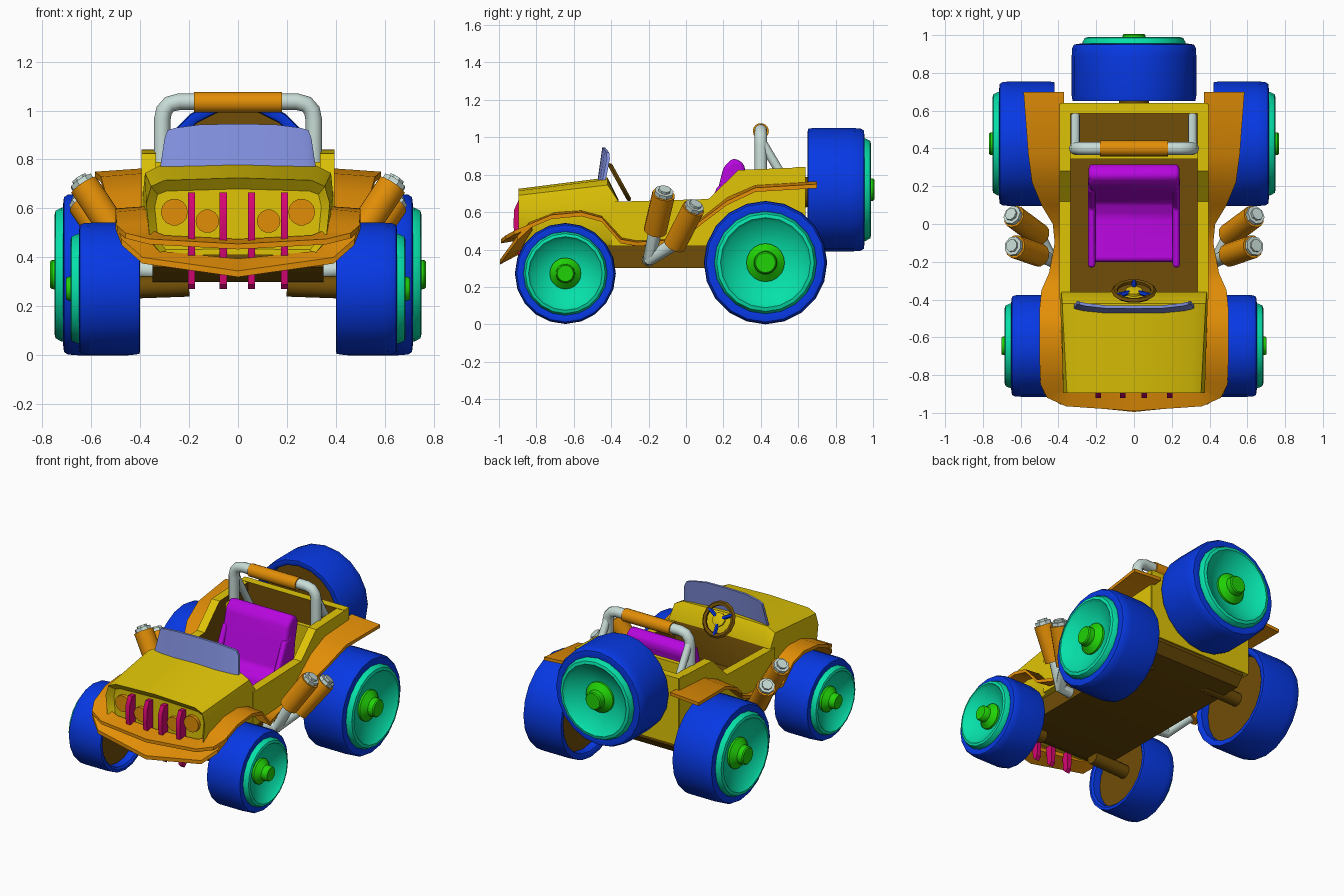
import bpy, bmesh, math
from mathutils import Matrix, Vector

if "Cube" in bpy.data.objects:
    bpy.data.objects.remove(bpy.data.objects["Cube"])


def mat(name, r, g, b):
    m = bpy.data.materials.new(name)
    m.diffuse_color = (r, g, b, 1)
    m.use_nodes = True
    m.node_tree.nodes["Principled BSDF"].inputs["Base Color"].default_value = m.diffuse_color
    return m


YELLOW = mat("yellow paint", 0.75, 0.56, 0.002)
ORANGE = mat("orange trim", 0.76, 0.27, 0.002)
BLUE = mat("blue tyre", 0.002, 0.04, 0.78)
TEAL = mat("teal rim", 0.002, 0.75, 0.40)
GREEN = mat("green hub", 0.015, 0.65, 0.002)
PINK = mat("pink grille", 0.68, 0.002, 0.17)
PURPLE = mat("purple seat", 0.48, 0.002, 0.74)
GLASS = mat("lilac glass", 0.23, 0.29, 0.76)
METAL = mat("pale metal", 0.58, 0.72, 0.68)
BROWN = mat("brown underside", 0.16, 0.075, 0.002)


def finish(name, bm, mats, mirror=False, bevel=0, rule=None):
    bmesh.ops.recalc_face_normals(bm, faces=bm.faces)
    if rule:
        for f in bm.faces:
            f.material_index = int(rule(f))
    me = bpy.data.meshes.new(name)
    bm.to_mesh(me)
    bm.free()
    ob = bpy.data.objects.new(name, me)
    bpy.context.collection.objects.link(ob)
    for m in (mats if isinstance(mats, list) else [mats]):
        me.materials.append(m)
    if bevel:
        mod = ob.modifiers.new("bevel", 'BEVEL')
        mod.width, mod.segments, mod.limit_method = bevel, 3, 'ANGLE'
    if mirror:
        ob.modifiers.new("mirror", 'MIRROR').use_mirror_merge = True
    return ob


def loft(rings, closed=False, caps=True, bm=None):
    """Bridge equal-length rings of points."""
    bm = bm or bmesh.new()
    vs = [[bm.verts.new(p) for p in r] for r in rings]
    n = len(vs[0])
    pairs = list(zip(vs, vs[1:])) + ([(vs[-1], vs[0])] if closed else [])
    for a, b in pairs:
        for i in range(n):
            j = (i + 1) % n
            bm.faces.new((a[i], a[j], b[j], b[i]))
    if caps and not closed:
        bm.faces.new(vs[0])
        bm.faces.new(vs[-1])
    return bm


def prism(name, prof, x0, x1, mats, **kw):
    """Extrude a (y, z) side profile across x."""
    bm = loft([[(x, y, z) for y, z in prof] for x in (x0, x1)])
    return finish(name, bm, mats, **kw)


def box(name, x0, x1, y0, y1, z0, z1, mats, **kw):
    return prism(name, [(y0, z0), (y1, z0), (y1, z1), (y0, z1)], x0, x1, mats, **kw)


def lathe(name, prof, m, mtx, n=20, closed=False, mirror=False):
    """Spin a (radius, height) profile about local z."""
    rings = [[mtx @ Vector((max(r, 1e-5) * math.cos(2 * math.pi * i / n),
                            max(r, 1e-5) * math.sin(2 * math.pi * i / n), h))
              for i in range(n)] for r, h in prof]
    bm = loft(rings, closed)
    bmesh.ops.remove_doubles(bm, verts=bm.verts, dist=1e-4)
    return finish(name, bm, m, mirror)


def rod(name, a, b, prof_r, m, n=12, mirror=False):
    a, b = Vector(a), Vector(b)
    mtx = Matrix.Translation(a) @ (b - a).to_track_quat('Z', 'Y').to_matrix().to_4x4()
    h = (b - a).length
    return lathe(name, [(0, 0), (prof_r, 0), (prof_r, h), (0, h)], m, mtx, n, mirror=mirror)


def tube(name, pts, r, m, mirror=False):
    cu = bpy.data.curves.new(name, 'CURVE')
    cu.dimensions, cu.bevel_depth, cu.bevel_resolution, cu.use_fill_caps = '3D', r, 4, True
    sp = cu.splines.new('POLY')
    sp.points.add(len(pts) - 1)
    for p, c in zip(sp.points, pts):
        p.co = (*c, 1)
    ob = bpy.data.objects.new(name, cu)
    bpy.context.collection.objects.link(ob)
    cu.materials.append(m)
    bpy.ops.object.select_all(action='DESELECT')
    bpy.context.view_layer.objects.active = ob
    ob.select_set(True)
    bpy.ops.object.convert(target='MESH')
    if mirror:
        bpy.context.object.modifiers.new("mirror", 'MIRROR')


def ribbon(name, secs, t, m):
    """Thin mirrored strip through (inner, outer) point pairs."""
    rings = []
    for a, b in secs:
        a, b = Vector(a), Vector(b)
        d = Vector((0, 0, t))
        rings.append([a, b, b - d, a - d])
    bm = loft(rings, caps=False)
    bm.verts.ensure_lookup_table()
    bm.faces.new(bm.verts[-4:])
    finish(name, bm, m, mirror=True)


# wheels
def wheel(name, mtx, R, W, mirror):
    lathe(name + "_tyre", [(.86*R, .07), (.87*R, .01), (.92*R, 0), (.985*R, .002), (R, .03), (R, .78*W),
                           (.99*R, .93*W), (.96*R, .985*W), (.86*R, W), (.78*R, W - .01), (.78*R, .07)],
          BLUE, mtx, closed=True, mirror=mirror)
    lathe(name + "_inner_disc", [(0, .06), (.87*R, .06), (.87*R, .08), (0, .08)], BROWN, mtx, mirror=mirror)
    lathe(name + "_rim", [(0, W - .08), (.83*R, W - .03), (.83*R, W + .005), (.79*R, W + .03), (.73*R, W + .035),
                          (.68*R, W + .015), (.3*R, W - .035), (0, W - .035)], TEAL, mtx, mirror=mirror)
    lathe(name + "_hub", [(0, W - .06), (.31*R, W - .05), (.31*R, W - .02), (.19*R, W + .012), (.18*R, W + .045),
                          (.16*R, W + .052), (0, W + .052)], GREEN, mtx, mirror=mirror)


to_x = Matrix.Rotation(math.pi / 2, 4, 'Y')
wheel("front_wheel", Matrix.Translation((.40, -.645, .272)) @ to_x, .27, .25, True)
wheel("rear_wheel", Matrix.Translation((.42, .425, .33)) @ to_x, .33, .295, True)
wheel("spare_wheel", Matrix.Translation((0, .65, .72)) @ Matrix.Rotation(-math.pi / 2, 4, 'X'), .33, .305, False)
rod("front_axle", (.2, -.64, .285), (.48, -.64, .275), .045, BROWN, mirror=True)
rod("rear_axle", (.2, .42, .335), (.5, .42, .33), .045, BROWN, mirror=True)
rod("spare_mount", (0, .6, .7), (0, .73, .72), .08, BROWN)

# chassis and floor
prism("chassis", [(-.80, .36), (-.70, .30), (.58, .30), (.63, .36), (.63, .45), (-.80, .45)], -.35, .35, BROWN)

# hood with recessed grille opening
front = [(.0, .725), (.30, .715), (.355, .69), (.375, .62), (.36, .47), (.31, .41), (0, .41)]
cowl = [(.0, .785), (.32, .775), (.38, .745), (.39, .64), (.39, .46), (.37, .42), (0, .42)]
dash = [(.0, .665), (.33, .66), (.385, .655), (.39, .62), (.39, .46), (.37, .42), (0, .42)]


def full(half, y):
    return [(x, y, z) for x, z in half] + [(-x, y, z) for x, z in half[-2:0:-1]]


bm = loft([full(front, -.895), full(cowl, -.42), full(dash, -.36)])
face = min(bm.faces, key=lambda f: f.calc_center_median().y)
bmesh.ops.recalc_face_normals(bm, faces=bm.faces)
bmesh.ops.inset_region(bm, faces=[face], thickness=.035, depth=0)
bmesh.ops.translate(bm, verts=face.verts, vec=(0, .04, -.01))
finish("hood", bm, [YELLOW, BROWN], rule=lambda f: f.normal.y > .95)

# headlights and grille bars
for x, z, r in ((.26, .585, .055), (.125, .548, .048)):
    rod("headlight", (x, -.84, z), (x, -.878, z), r, ORANGE, 14, mirror=True)
for x in (-.19, -.06, .055, .19):
    prism("grille_bar", [(-.84, .66), (-.895, .665), (-.92, .61), (-.922, .52), (-.90, .40),
                         (-.89, .29), (-.87, .27), (-.85, .29)], x - .015, x + .015, PINK)

# tub walls, brown on the inside
prism("side_wall", [(-.40, .42), (-.40, .655), (.12, .67), (.28, .825), (.635, .84), (.635, .42)],
      .335, .395, [YELLOW, BROWN], mirror=True, rule=lambda f: f.normal.x < -.9)
box("rear_wall", -.39, .39, .585, .64, .38, .84, [YELLOW, BROWN], rule=lambda f: f.normal.y < -.9)
box("seat_partition", -.34, .34, .345, .375, .44, .79, YELLOW)

# windshield, curved back at the ends
rings = []
for u in (-1, -.96, -.85, -.5, 0, .5, .85, .96, 1):
    y = -.475 + .025 * u ** 4
    top = .945 - .03 * u * u ** 3 - (.03 if abs(u) == 1 else 0)
    xb, xt = .32 * u, .30 * u
    rings.append([(xb, y, .755), (xt, y + .027, top), (xt, y + .043, top), (xb, y + .018, .755)])
finish("windshield", loft(rings), GLASS)

# fenders running into the bumper
ribbon("fender", [
    ((0, -.87, .475), (0, -.99, .455)), ((.30, -.87, .49), (.36, -.965, .475)),
    ((.35, -.87, .51), (.46, -.92, .50)), ((.35, -.84, .545), (.495, -.85, .53)),
    ((.36, -.70, .60), (.50, -.72, .585)), ((.36, -.56, .61), (.50, -.56, .60)),
    ((.37, -.45, .58), (.50, -.45, .57)), ((.37, -.34, .465), (.49, -.35, .455)),
    ((.37, -.26, .45), (.45, -.26, .44)), ((.37, -.10, .46), (.42, -.10, .45)),
    ((.37, 0, .50), (.43, 0, .49)), ((.37, .10, .585), (.49, .10, .57)),
    ((.37, .22, .68), (.54, .22, .66)), ((.37, .37, .745), (.56, .37, .73)),
    ((.37, .70, .765), (.585, .70, .75))], .022, ORANGE)
ribbon("bumper_lip", [
    ((0, -.90, .395), (0, -.995, .345)), ((.31, -.88, .425), (.39, -.955, .40)),
    ((.37, -.86, .47), (.475, -.90, .475)), ((.38, -.82, .53), (.50, -.83, .54))], .025, ORANGE)

# seat
prism("seat", [(-.20, .44), (-.20, .52), (.04, .50), (.12, .54), (.17, .72), (.20, .84), (.25, .89),
               (.30, .87), (.32, .83), (.29, .70), (.26, .44)], -.24, .24, PURPLE, bevel=.025)
prism("seat_bolster", [(-.23, .44), (-.23, .54), (.08, .55), (.17, .74), (.24, .76), (.25, .44)],
      .205, .243, PURPLE, mirror=True, bevel=.015)

# steering wheel
sw = Matrix.Translation((0, -.355, .76)) @ Matrix.Rotation(math.radians(-61), 4, 'X')
lathe("steering_wheel", [(.12, 0), (.108, .012), (.09, .008), (.09, -.008), (.108, -.012)], BROWN, sw, 14, closed=True)
lathe("steering_hub", [(0, -.01), (.045, -.01), (.045, .006), (.025, .01), (0, .01)], YELLOW, sw, 10)
for k in range(3):
    a = math.radians(90 + 120 * k)
    d = Vector((math.cos(a), math.sin(a), 0))
    rod("steering_spoke", sw @ (d * .03), sw @ (d * .10), .013, BLUE, 6)

# roll bar
tube("roll_bar", [(.31, .40, .50), (.31, .40, .96), (.302, .40, 1.0), (.28, .40, 1.026),
                  (.24, .40, 1.036), (.16, .40, 1.036)], .034, METAL, True)
tube("roll_bar_brace", [(.31, .41, .97), (.31, .57, .70)], .024, METAL, True)
rod("roll_bar_pad", (-.18, .40, 1.033), (.18, .40, 1.033), .043, ORANGE, 14)

# exhaust stacks
for a, b in (((.50, -.165, .50), (.63, -.12, .695)), ((.50, -.06, .425), (.635, .04, .62))):
    a, b = Vector(a), Vector(b)
    rod("exhaust_stack", a, b, .062, ORANGE, 12, True)
    m = Matrix.Translation(b) @ (b - a).to_track_quat('Z', 'Y').to_matrix().to_4x4()
    lathe("exhaust_cap", [(0, -.01), (.052, -.01), (.052, .022), (.034, .022), (.034, .036), (0, .036)],
          METAL, m, 8, mirror=True)
    tube("exhaust_pipe", [(.33, -.20, .345), (.43, -.195, .35), a + (b - a) * .05], .036, METAL, True)

# smooth shading with sharp edges kept
bpy.ops.object.select_all(action='DESELECT')
for ob in bpy.data.objects:
    if ob.type == 'MESH':
        ob.select_set(True)
        bpy.context.view_layer.objects.active = ob
bpy.ops.object.shade_smooth_by_angle(angle=math.radians(37))
